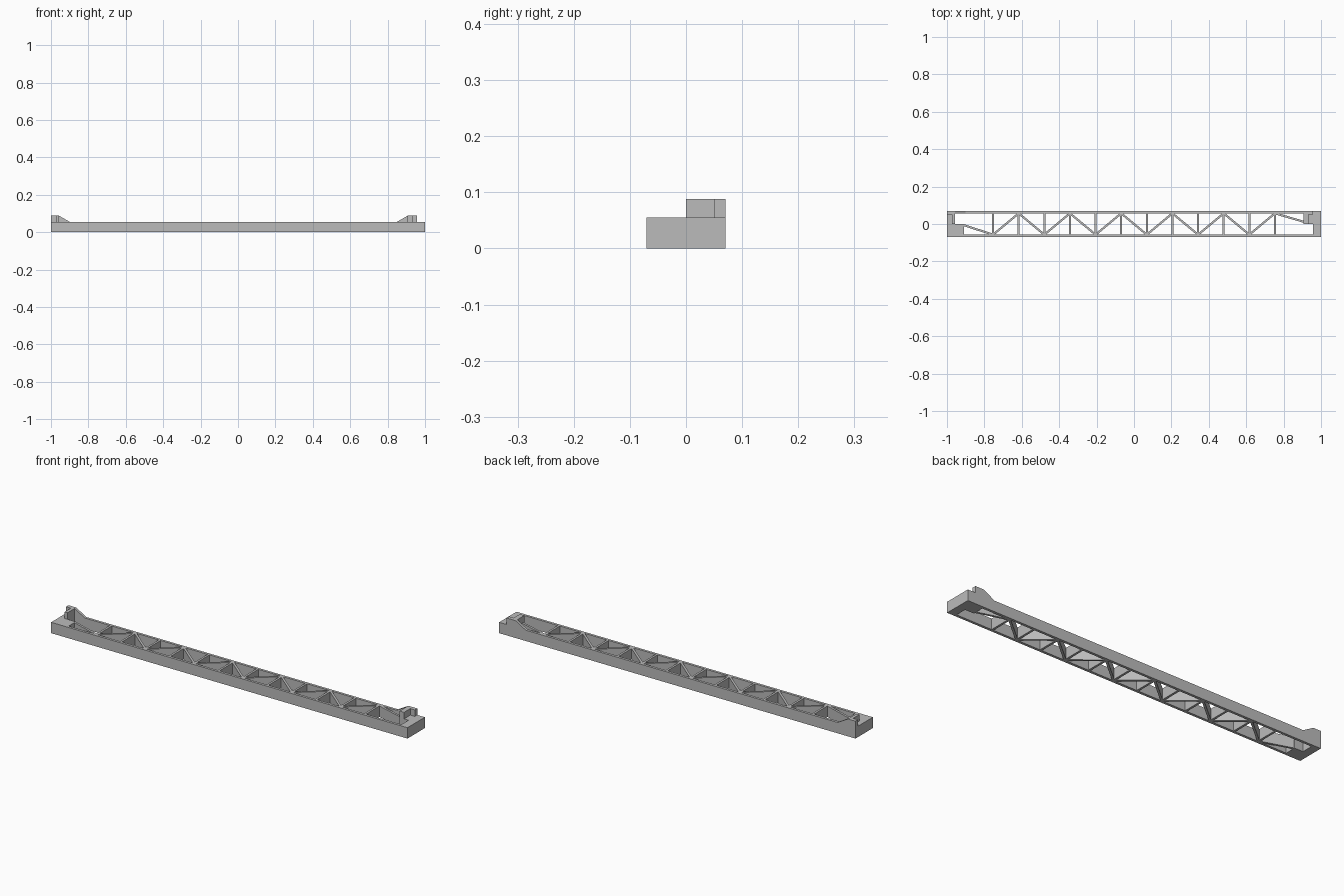
import bpy, bmesh
from math import hypot

cube = bpy.data.objects.get("Cube")
if cube:
    bpy.data.objects.remove(cube, do_unlink=True)

grey = bpy.data.materials.new("plain grey")
grey.use_nodes = True
COLOUR = (0.5, 0.5, 0.5, 1)
grey.diffuse_color = COLOUR
grey.node_tree.nodes["Principled BSDF"].inputs["Base Color"].default_value = COLOUR

HALF = 0.07       # half width of the beam
INNER = 0.057     # inner face of the rails
DECK = 0.055      # rail height
LUG = 0.088       # lug height


def prism(name, outline, depth):
    """Extrude a flat outline of 3D points along a depth vector."""
    mesh = bpy.data.meshes.new(name)
    bm = bmesh.new()
    face = bm.faces.new([bm.verts.new(p) for p in outline])
    new = bmesh.ops.extrude_face_region(bm, geom=[face])["geom"]
    bmesh.ops.translate(bm, vec=depth,
                        verts=[v for v in new if isinstance(v, bmesh.types.BMVert)])
    bmesh.ops.recalc_face_normals(bm, faces=bm.faces)
    bm.to_mesh(mesh)
    bm.free()
    mesh.materials.append(grey)
    obj = bpy.data.objects.new(name, mesh)
    bpy.context.collection.objects.link(obj)
    return obj


def plan(name, points, z0=0, z1=DECK):
    return prism(name, [(x, y, z0) for x, y in points], (0, 0, z1 - z0))


def box(name, x0, x1, y0, y1, z0=0, z1=DECK):
    return plan(name, [(x0, y0), (x1, y0), (x1, y1), (x0, y1)], z0, z1)


def web(name, a, b, thick=0.011):
    """Thin upright plate between two plan points."""
    dx, dy = b[0] - a[0], b[1] - a[1]
    s = thick / 2 / hypot(dx, dy)
    nx, ny = -dy * s, dx * s
    return plan(name, [(a[0] + nx, a[1] + ny), (b[0] + nx, b[1] + ny),
                       (b[0] - nx, b[1] - ny), (a[0] - nx, a[1] - ny)])


# Side rails and end blocks
box("front_rail", -0.91, 0.957, -HALF, -INNER)
box("back_rail", -0.957, 0.957, INNER, HALF)
box("left_end_block", -1, 1, -HALF, HALF).name = "unused"
bpy.data.objects.remove(bpy.data.objects["unused"], do_unlink=True)
plan("right_end_block", [(0.957, -HALF), (1, -HALF), (1, HALF), (0.957, HALF)])
plan("left_end_block", [(-1, -HALF), (-0.91, -HALF), (-0.91, 0),
                        (-0.957, 0), (-0.957, HALF), (-1, HALF)])
box("right_lug_base", 0.907, 0.957, 0, INNER)

# Truss posts and zigzag braces
STEP = 0.137
nodes = [(i - 5.5) * STEP for i in range(12)]
for i, x in enumerate(nodes):
    web(f"post_{i + 1}", (x, -INNER), (x, INNER))
    if i:
        side = INNER if i % 2 else -INNER
        web(f"brace_{i}", (nodes[i - 1], -side), (x, side))
web("left_end_brace", (-0.91, -0.006), (nodes[0], -INNER))
web("right_end_brace", (nodes[-1], INNER), (0.907, 0.012))

# Raised lugs: a ramped plate on the back rail with a cross wall
for name, outer, inner, toe, wall in (
        ("left_lug", -1, -0.957, -0.9, (-0.973, -0.957)),
        ("right_lug", 0.957, 0.907, 0.85, (0.907, 0.932))):
    y = INNER - 0.007
    prism(name + "_plate", [(outer, y, DECK), (outer, y, LUG),
                            (inner, y, LUG), (inner, y, DECK)], (0, HALF - y, 0))
    prism(name + "_ramp", [(inner, INNER, DECK), (inner, INNER, LUG),
                           (toe, INNER, DECK)], (0, HALF - INNER, 0))
    box(name + "_wall", *wall, 0, y, DECK, LUG)
